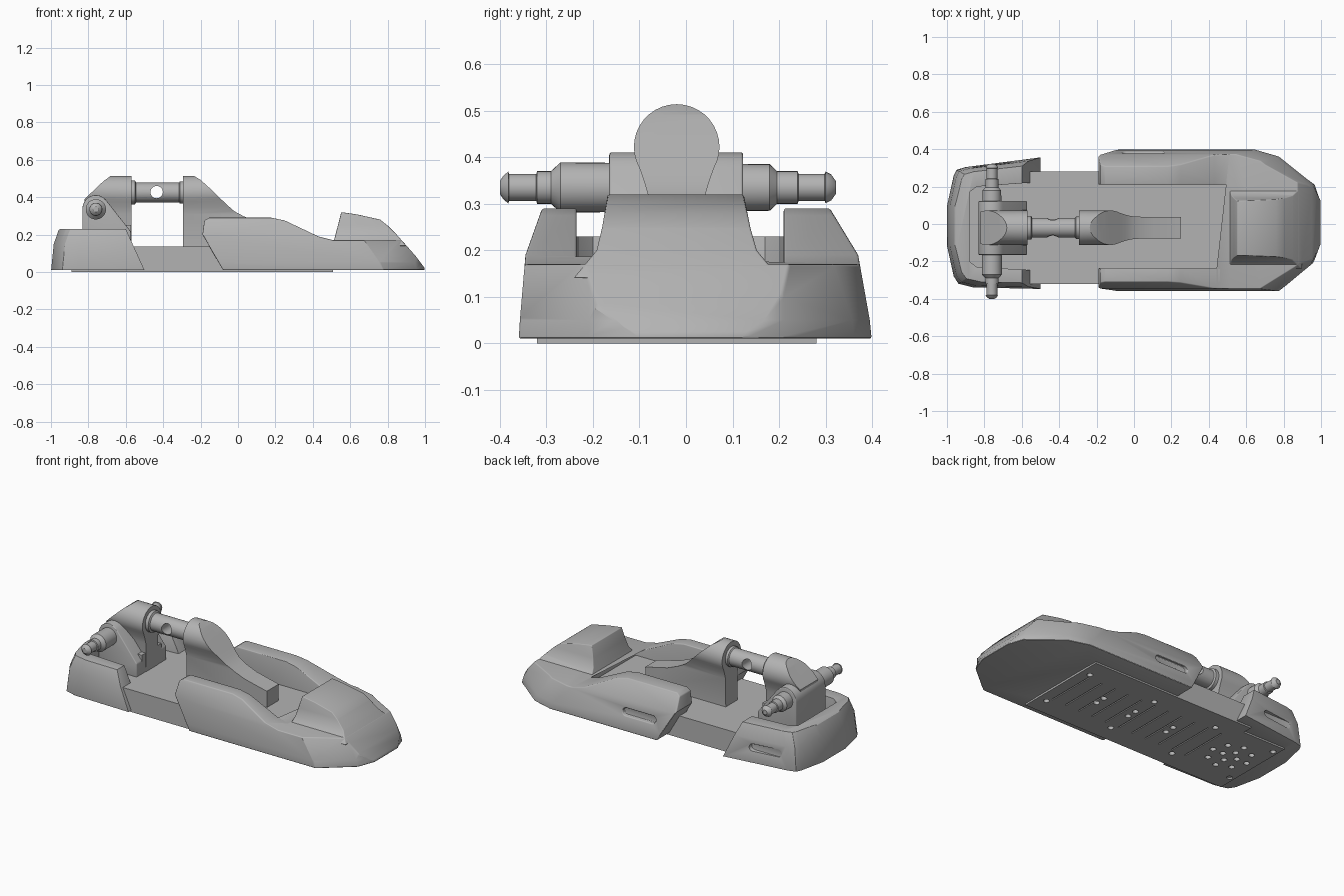
import bpy, bmesh, math
from mathutils import Vector

cube = bpy.data.objects.get("Cube")
if cube:
    bpy.data.objects.remove(cube)

grey = bpy.data.materials.new("plain_grey")
grey.use_nodes = True
grey.diffuse_color = (0.45, 0.45, 0.45, 1)
grey.node_tree.nodes["Principled BSDF"].inputs["Base Color"].default_value = grey.diffuse_color


def loft(name, rings):
    """Closed solid through rings of equal length."""
    bm = bmesh.new()
    vs = [[bm.verts.new(p) for p in ring] for ring in rings]
    n = len(rings[0])
    for a, b in zip(vs, vs[1:]):
        for i in range(n):
            j = (i + 1) % n
            bm.faces.new((a[i], a[j], b[j], b[i]))
    bm.faces.new(vs[0])
    bm.faces.new(vs[-1])
    bmesh.ops.recalc_face_normals(bm, faces=bm.faces)
    mesh = bpy.data.meshes.new(name)
    bm.to_mesh(mesh)
    bm.free()
    mesh.materials.append(grey)
    ob = bpy.data.objects.new(name, mesh)
    bpy.context.collection.objects.link(ob)
    return ob


def place(axis, a, b, t):
    return {"x": (t, a, b), "y": (a, t, b), "z": (a, b, t)}[axis]


def prism(name, pts, axis, lo, hi):
    return loft(name, [[place(axis, a, b, t) for a, b in pts] for t in (lo, hi)])


def box(name, x0, x1, y0, y1, z0, z1):
    return prism(name, [(x0, y0), (x1, y0), (x1, y1), (x0, y1)], "z", z0, z1)


def circle(ca, cb, r, n=32):
    return [(ca + r * math.cos(math.tau * i / n), cb + r * math.sin(math.tau * i / n)) for i in range(n)]


def lathe(name, axis, ca, cb, steps):
    return loft(name, [[place(axis, a, b, t) for a, b in circle(ca, cb, r)] for t, r in steps])


def bake(ob):
    """Apply all modifiers of an object."""
    dg = bpy.context.evaluated_depsgraph_get()
    mesh = bpy.data.meshes.new_from_object(ob.evaluated_get(dg))
    ob.modifiers.clear()
    ob.data = mesh


def combine(ob, other, operation):
    mod = ob.modifiers.new("bool", "BOOLEAN")
    mod.operation, mod.object, mod.solver = operation, other, "EXACT"
    bake(ob)
    bpy.data.objects.remove(other)
    return ob


def bevel(ob, width):
    mod = ob.modifiers.new("bevel", "BEVEL")
    mod.width, mod.segments, mod.limit_method = width, 3, "ANGLE"
    mod.angle_limit = math.radians(38)
    bake(ob)


def slot(x0, x1, z, r):
    """Side slot cutter with round ends."""
    right = [(x1 + r * math.sin(a), z + r * math.cos(a)) for a in [math.pi * i / 8 for i in range(9)]]
    left = [(x0 + x1 - a, 2 * z - b) for a, b in right]
    return right + left


# Front fairing: side profile cut by a tapered plan
fairing = prism("front_fairing", [
    (-0.08, 0.01), (-0.19, 0.2), (-0.18, 0.275), (-0.155, 0.29), (0.18, 0.29), (0.25, 0.275),
    (0.43, 0.19), (0.51, 0.17), (0.875, 0.17), (0.95, 0.085), (0.995, 0.025), (1.0, 0.01)], "y", -0.5, 0.5)


def nose_plan(z, yl, yr, back):
    return [(x, y, z) for x, y in [
        (-0.3, yl), (0.78 - back, yl), (0.96 - back * 0.7, -0.21), (1.0, -0.1), (1.0, 0.12),
        (0.97 - back * 0.7, 0.21), (0.78 - back, 0.02 + (yr - 0.02) * 0.9), (0.65 - back, yr), (-0.3, yr)]]


combine(fairing, loft("plan", [nose_plan(0, -0.36, 0.4, 0), nose_plan(0.05, -0.357, 0.395, 0.02),
                               nose_plan(0.19, -0.345, 0.37, 0.12),
                               nose_plan(0.33, -0.295, 0.285, 0.2)]), "INTERSECT")
combine(fairing, box("cavity", -1, 0.505, -0.235, 0.21, -0.1, 1), "DIFFERENCE")
combine(fairing, prism("slot", slot(-0.04, 0.14, 0.12, 0.022), "y", 0.365, 0.6), "DIFFERENCE")
bevel(fairing, 0.01)

# Raised hump on the nose
hump = prism("nose_hump", [(0.506, 0.14), (0.515, 0.175), (0.552, 0.32), (0.64, 0.307), (0.76, 0.28),
                           (0.8, 0.248), (0.85, 0.198), (0.9, 0.14)], "y", -0.5, 0.5)
combine(hump, prism("section", [(-0.25, 0.13), (-0.215, 0.172), (-0.192, 0.2), (-0.18, 0.25), (-0.165, 0.34),
                                (0.12, 0.34), (0.138, 0.25), (0.152, 0.2), (0.175, 0.172), (0.21, 0.13)],
                    "x", 0.4, 1.1), "INTERSECT")
bevel(hump, 0.008)

# Rear fairing
tail = prism("rear_fairing", [(-1.0, 0.01), (-0.99, 0.18), (-0.975, 0.215), (-0.95, 0.23),
                              (-0.6, 0.23), (-0.5, 0.01)], "y", -0.5, 0.5)


def tail_plan(z, inset):
    return [(x + inset * 0.5, 0.01 + (y - 0.01) * (1 - inset), z) for x, y in [
        (-0.4, -0.35), (-0.86, -0.34), (-0.94, -0.32), (-0.965, -0.28), (-1.0, -0.12), (-1.0, 0.1),
        (-0.965, 0.26), (-0.95, 0.29), (-0.9, 0.305), (-0.4, 0.37)]]


combine(tail, loft("plan", [tail_plan(0, 0), tail_plan(0.15, 0.03), tail_plan(0.25, 0.1)]), "INTERSECT")
combine(tail, prism("cavity", [(-0.88, -0.2), (-0.88, 0.17), (-0.84, 0.2), (-0.57, 0.22), (-0.4, 0.22),
                               (-0.4, -0.245), (-0.57, -0.245), (-0.84, -0.23)], "z", -0.1, 1), "DIFFERENCE")
combine(tail, prism("slot", slot(-0.84, -0.68, 0.1, 0.022), "y", 0.302, 0.6), "DIFFERENCE")
bevel(tail, 0.01)

# Floor block with screw holes and grooves underneath
floor = box("floor_block", -0.89, 0.507, -0.32, 0.28, 0, 0.135)
combine(floor, box("trim", -1, -0.6, 0.22, 0.4, -1, 1), "DIFFERENCE")
holes = [(x, y) for x in (-0.86, -0.447, -0.01, 0.45) for y in (-0.21, 0.16)]
holes += [(x, y) for x in (-0.27, 0, 0.225) for y in (-0.05, 0.012)]
holes += circle(-0.71, -0.03, 0.12, 8) + circle(-0.71, -0.03, 0.05, 4)
for x, y in holes:
    combine(floor, prism("hole", circle(x, y, 0.017, 16), "z", -0.1, 0.04), "DIFFERENCE")
for i in range(11):
    x = -0.52 + i * 0.095
    combine(floor, box("groove", x, x + 0.008, -0.18, 0.13, -0.1, 0.006), "DIFFERENCE")

# Rounded head section shared by both posts
CY, CZ = -0.02, 0.422


def head_section(name, lo, hi):
    arc = [(CY + 0.092 * math.cos(a), CZ + 0.092 * math.sin(a))
           for a in [math.radians(-30 + 10 * i) for i in range(25)]]
    side = [(-0.069, 0.345), (-0.059, 0.31), (-0.056, 0.13)]
    return prism(name, arc + [(CY + y, z) for y, z in side] + [(CY - y, z) for y, z in side[::-1]], "x", lo, hi)


def head_mirror_fix(pts):
    return [(CY - (y - CY), z) for y, z in pts]


# Front post with a sloping tail
post = prism("front_post", [(-0.295, 0.13), (-0.295, 0.6), (-0.24, 0.516), (-0.2, 0.492), (-0.15, 0.447),
                            (-0.06, 0.36), (-0.02, 0.325), (0.03, 0.298), (0.1, 0.27), (0.25, 0.235),
                            (0.25, 0.13)], "y", -0.3, 0.3)
combine(post, head_section("head", -0.5, 0.5), "INTERSECT")

# Rear post: round head between two side cheeks
rear_post = prism("rear_post", [(-0.57, 0.13), (-0.57, 0.6), (-0.68, 0.514), (-0.72, 0.485), (-0.82, 0.39),
                                (-0.82, 0.13)], "y", -0.3, 0.3)
combine(rear_post, head_section("head", -1, 0), "INTERSECT")
boss = [(-0.76 + 0.072 * math.cos(a), 0.336 + 0.075 * math.sin(a))
        for a in [math.radians(35 + 145 * i / 12) for i in range(13)]]
cheeks = prism("rear_post_cheeks", boss + [(-0.832, 0.13), (-0.572, 0.13), (-0.572, 0.215)], "y", -0.165, 0.123)
bevel(cheeks, 0.006)
neck = box("rear_post_shoulder", -0.7, -0.572, -0.115, 0.075, 0.13, 0.25)

# Main bar with collars and a cross hole
bar = lathe("main_bar", "x", CY, 0.425, [(-0.58, 0.064), (-0.55, 0.064), (-0.545, 0.053), (-0.315, 0.053),
                                         (-0.31, 0.06), (-0.29, 0.06)])
combine(bar, prism("hole", circle(-0.435, 0.427, 0.033), "y", -0.3, 0.3), "DIFFERENCE")

# Cross axle
axle = lathe("cross_axle", "y", -0.76, 0.335, [
    (-0.4, 0.014), (-0.392, 0.026), (-0.382, 0.034), (-0.38, 0.029), (-0.322, 0.029), (-0.32, 0.035),
    (-0.29, 0.035), (-0.27, 0.054), (0.18, 0.05), (0.196, 0.035), (0.24, 0.035), (0.242, 0.029),
    (0.298, 0.029), (0.3, 0.034), (0.312, 0.028), (0.322, 0.014)])

# Shade curved areas smooth and keep hard edges
for ob in (fairing, hump, tail, floor, post, rear_post, cheeks, neck, bar, axle):
    bpy.ops.object.select_all(action="DESELECT")
    ob.select_set(True)
    bpy.context.view_layer.objects.active = ob
    bpy.ops.object.shade_smooth_by_angle(angle=math.radians(30))
